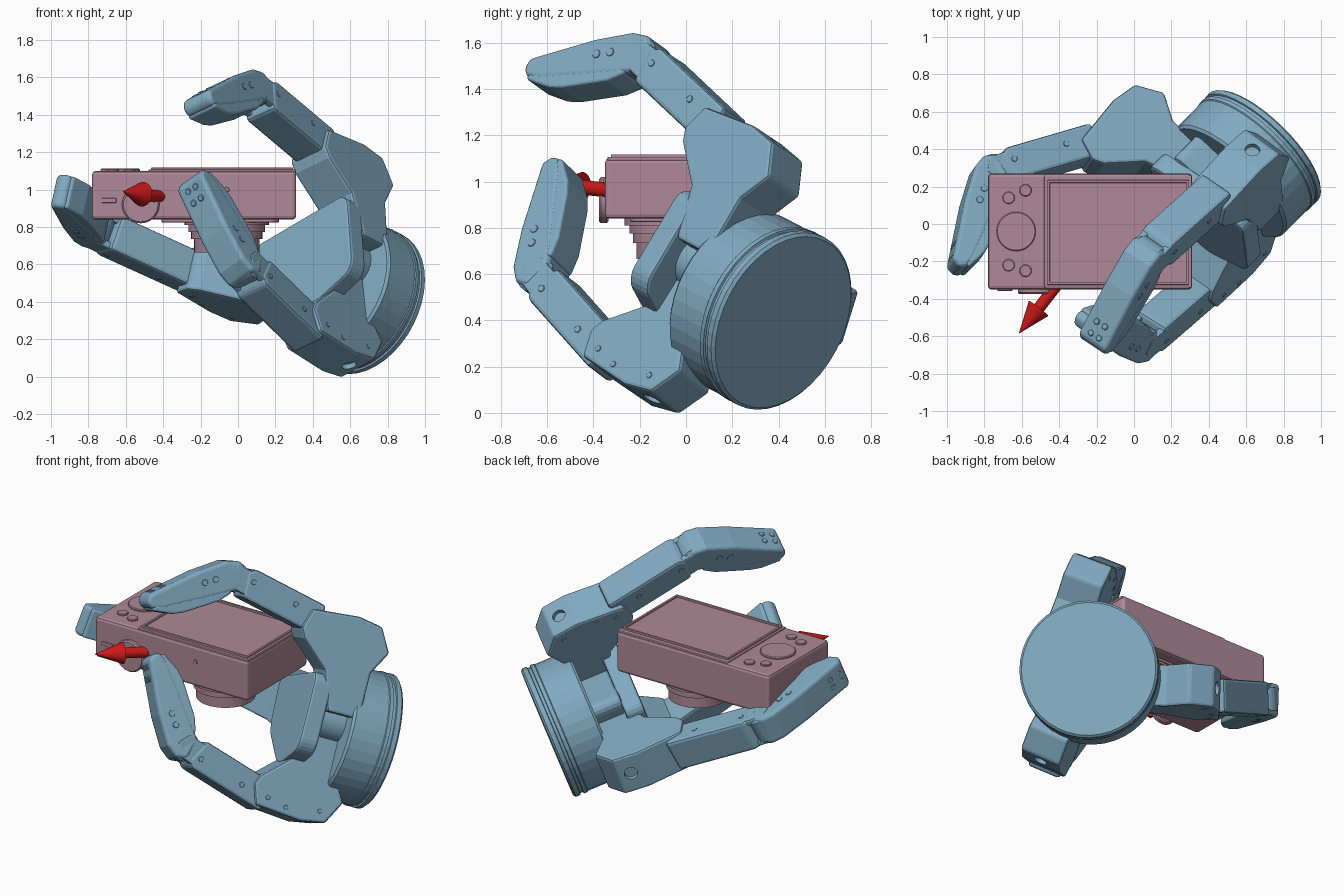
import bpy, bmesh, math
from mathutils import Vector as V

if "Cube" in bpy.data.objects:
    bpy.data.objects.remove(bpy.data.objects["Cube"])


def paint(name, rgb):
    m = bpy.data.materials.new(name)
    m.diffuse_color = (*rgb, 1)
    m.use_nodes = True
    m.node_tree.nodes["Principled BSDF"].inputs["Base Color"].default_value = m.diffuse_color
    return m


BLUE = paint("blue", (0.22, 0.40, 0.53))
PINK = paint("pink", (0.43, 0.25, 0.31))
RED = paint("red", (0.6, 0.01, 0.01))


def finish(name, bm, mat, bevel=0, segs=2, smooth=False):
    bmesh.ops.remove_doubles(bm, verts=bm.verts, dist=1e-5)
    bmesh.ops.recalc_face_normals(bm, faces=bm.faces)
    me = bpy.data.meshes.new(name)
    bm.to_mesh(me)
    bm.free()
    ob = bpy.data.objects.new(name, me)
    bpy.context.collection.objects.link(ob)
    me.materials.append(mat)
    if bevel:
        mod = ob.modifiers.new("bevel", 'BEVEL')
        mod.width, mod.segments, mod.limit_method = bevel, segs, 'ANGLE'
    if smooth:
        bpy.ops.object.select_all(action='DESELECT')
        ob.select_set(True)
        bpy.context.view_layer.objects.active = ob
        bpy.ops.object.shade_smooth_by_angle(angle=math.radians(35))
    return ob


def prism(name, o, ux, uy, uz, pts, lo, hi, mat, bevel=0, round_by=0, segs=2):
    """Outline pts in the ux/uy plane, extruded along uz from lo to hi."""
    bm = bmesh.new()
    rings = [[bm.verts.new(o + ux * p[0] + uy * p[1] + uz * h) for p in pts] for h in (lo, hi)]
    n = len(pts)
    bm.faces.new(rings[0])
    bm.faces.new(rings[1])
    for i in range(n):
        j = (i + 1) % n
        bm.faces.new((rings[0][i], rings[0][j], rings[1][j], rings[1][i]))
    if round_by:
        es = [e for e in bm.edges if abs((e.verts[1].co - e.verts[0].co).normalized().dot(uz)) > .99]
        bmesh.ops.bevel(bm, geom=es, offset=round_by, segments=5, profile=.5, affect='EDGES')
    return finish(name, bm, mat, bevel, segs)


def lathe(name, o, axis, profile, mat, segs=32, smooth=True):
    """Spin (radius, height) points round an axis."""
    axis = axis.normalized()
    x = axis.orthogonal().normalized()
    y = axis.cross(x)
    bm = bmesh.new()
    rings = []
    for r, h in profile:
        rings.append([bm.verts.new(o + axis * h + (x * math.cos(t) + y * math.sin(t)) * r)
                      for t in (2 * math.pi * i / segs for i in range(segs))])
    for a, b in zip(rings, rings[1:]):
        for i in range(segs):
            j = (i + 1) % segs
            bm.faces.new((a[i], a[j], b[j], b[i]))
    bm.faces.new(rings[0])
    bm.faces.new(rings[-1])
    return finish(name, bm, mat, smooth=smooth)


def rod(name, c, axis, r, half, mat=BLUE, segs=24):
    e = min(.012, half * .4, r * .3)
    return lathe(name, c, axis, [(r - e, -half), (r, -half + e), (r, half - e), (r - e, half)], mat, segs)


def rect(x0, x1, y0, y1):
    return [(x0, y0), (x1, y0), (x1, y1), (x0, y1)]


X, Y, Z, O = V((1, 0, 0)), V((0, 1, 0)), V((0, 0, 1)), V((0, 0, 0))

# Camera body, raised screen frame and rim
prism("camera_body", O, X, Y, Z, rect(-.78, .31, -.35, .27), .84, 1.10, PINK, .018, .02)
prism("screen_frame", O, X, Y, Z, rect(-.48, .31, -.34, .26), 1.09, 1.107, PINK, .006)
for a, b in ((-.325, -.31), (.22, .235)):
    prism("screen_rim_side", O, X, Y, Z, rect(-.465, .295, a, b), 1.10, 1.118, PINK, .004)
for a, b in ((-.465, -.45), (.28, .295)):
    prism("screen_rim_end", O, X, Y, Z, rect(a, b, -.325, .235), 1.10, 1.118, PINK, .004)

# Camera controls
rod("control_dial", V((-.63, -.04, 1.10)), Z, .105, .012, PINK, 32)
for x, y in ((-.67, .14), (-.58, .18), (-.67, -.22), (-.58, -.25)):
    rod("control_button", V((x, y, 1.10)), Z, .033, .010, PINK, 16)
rod("side_dial", V((-.52, -.355, .92)), Y, .10, .02, PINK, 32)
prism("side_slot", O, X, Z, Y, rect(-.73, -.65, .93, .955), -.358, -.34, PINK, .004)
rod("side_socket", V((-.06, -.35, 1.0)), Y, .014, .006, PINK, 12)
prism("front_trim", O, X, Y, Z, rect(-.41, .22, -.24, .19), .825, .85, PINK, .006, .05)

# Stepped lens
lens = [(.225, .85), (.225, .81), (.205, .81), (.205, .775), (.19, .775), (.19, .735),
        (.175, .735), (.175, .665), (.145, .665), (.125, .69)]
lathe("lens", V((-.06, -.04, 0)), Z, lens, PINK, 40)

# Red arrow
tail, tip = V((-.40, -.31, .96)), V((-.615, -.585, .99))
length = (tip - tail).length
lathe("arrow", tail, tip - tail, [(.032, 0), (.032, length - .17), (.066, length - .17), (.001, length)], RED, 24)

# Hand frame: N points from the wrist disc toward the fingers
N = V((-.66, -.67, .35)).normalized()
F = V((.70, .42, .392))


def perp(v):
    v = V(v)
    return (v - N * v.dot(N)).normalized()


UP, SIDE = perp((-.05, .5, .86)), perp((.74, -.68, .05))

# Wrist disc with a grooved rim
disc = [(.395, 0), (.408, .012), (.408, .04), (.398, .043), (.398, .06), (.408, .063),
        (.408, .085), (.403, .09), (.403, .285), (.39, .30)]
lathe("wrist_disc", F, N, disc, BLUE, 40, False)

# Palm plate on its pedestal
palm = [(.43, .39), (-.04, .40), (-.27, .06), (-.18, -.28), (.13, -.33)]
prism("palm_plate", F, UP, SIDE, N, palm, .465, .58, BLUE, .015, .07)
prism("palm_pedestal", F, UP, SIDE, N, rect(-.22, .22, -.24, .2), .25, .475, BLUE, .02, .08)
rod("palm_post", F + N * .36 + SIDE * .17 + UP * .1, N, .12, .12)

# Base block outline: hinge nose, heel, then a leg reaching the palm centre
BLOCK = [(.06, .08), (.085, -.21), (.06, -.36), (-.08, -.44), (-.22, -.36), (-.50, -.36),
         (-.50, -.16), (-.27, -.08), (-.12, .09), (-.06, .12)]


def finger(tag, radial, p1, p2, p3):
    p1, p2, p3 = V(p1), V(p2), V(p3)
    r = perp(radial)
    h = r.cross(N).normalized()
    # Base block with a recess in the heel
    block = prism(tag + "_base_block", p1, r, N, h, BLOCK, -.125, .125, BLUE, .015)
    cut = lathe(tag + "_heel_cutter", p1 + r * .075 - N * .285, r + N * -.16,
                [(.04, -.03), (.04, .06)], BLUE, 20)
    cut.hide_render = True
    cut.hide_set(True)
    mod = block.modifiers.new("recess", 'BOOLEAN')
    mod.object, mod.operation = cut, 'DIFFERENCE'
    for a, b in ((.0, .02), (.03, -.1), (.0, -.31)):
        rod(tag + "_base_screw", p1 + r * a + N * b - h * .125, h, .014, .004, BLUE, 10)

    # Middle link: boxed beam, fork cheeks and hinge pin
    u = p2 - p1
    L = u.length
    u.normalize()
    w = (h - u * h.dot(u)).normalized()
    d = w.cross(u)
    if d.dot(p3 - p1) > 0:
        d = -d
    beam = [(.0, -.09), (.02, .095), (L - .09, .095), (L - .05, .06), (L - .09, -.09)]
    prism(tag + "_middle_link", p1, u, d, w, beam, -.10, .10, BLUE, .018)
    for s in (-1, 1):
        fork = [(L - .14, -.07), (L - .14, .08), (L + .02, .07), (L + .06, 0), (L + .02, -.07)]
        prism(tag + "_fork_cheek", p1, u, d, w, fork, s * .075 - .02, s * .075 + .02, BLUE, .01)
        for a in (L - .11, .2):
            rod(tag + "_link_screw", p1 + u * a + d * .02 + w * s * .1, w, .016, .004, BLUE, 10)
    rod(tag + "_middle_hinge", p2, w, .088, .08)

    # Tapered fingertip with soft inner pad and screws
    u = p3 - p2
    L = u.length
    u.normalize()
    w = (h - u * h.dot(u)).normalized()
    d = w.cross(u)
    if d.dot(p2 - p1) < 0:
        d = -d
    tip = [(-.08, .02), (-.05, .08), (.03, .105), (.22, .095), (L, .045), (L + .025, 0),
           (L + .01, -.04), (L - .06, -.06), (.10, -.08), (.0, -.08)]
    prism(tag + "_fingertip", p2, u, d, w, tip, -.095, .095, BLUE, .03, segs=3)
    pad = [(.05, -.04), (L, -.03), (L + .005, -.055), (L - .11, -.105), (L - .18, -.115), (.14, -.11), (.05, -.085)]
    prism(tag + "_finger_pad", p2, u, d, w, pad, -.092, .092, BLUE, .025, segs=3)
    prism(tag + "_tip_cover", p2 + d * .102, (u - d * .13).normalized(), w, d,
          rect(.12, .34, -.055, .055), -.02, .01, BLUE, .003)
    for s in (-1, 1):
        for a in (.13, .20):
            rod(tag + "_tip_screw", p2 + u * a + d * .02 + w * s * .095, w, .019, .004, BLUE, 10)
        for a in (L - .11, L - .04):
            rod(tag + "_back_screw", p2 + u * a + d * (.097 - (a - .22) * .18) + w * s * .028,
                d, .018, .010, BLUE, 10)


finger("upper_finger", (-.05, .5, .86), (.45, .17, 1.20), (.07, -.17, 1.52), (-.21, -.635, 1.46))
finger("rear_finger", (-.74, .68, -.05), (-.21, .43, .54), (-.76, .27, .79), (-.945, -.23, .99))
finger("lower_finger", (.08, -.54, -.84), (.40, -.30, .22), (.03, -.62, .58), (-.24, -.54, 1.045))
